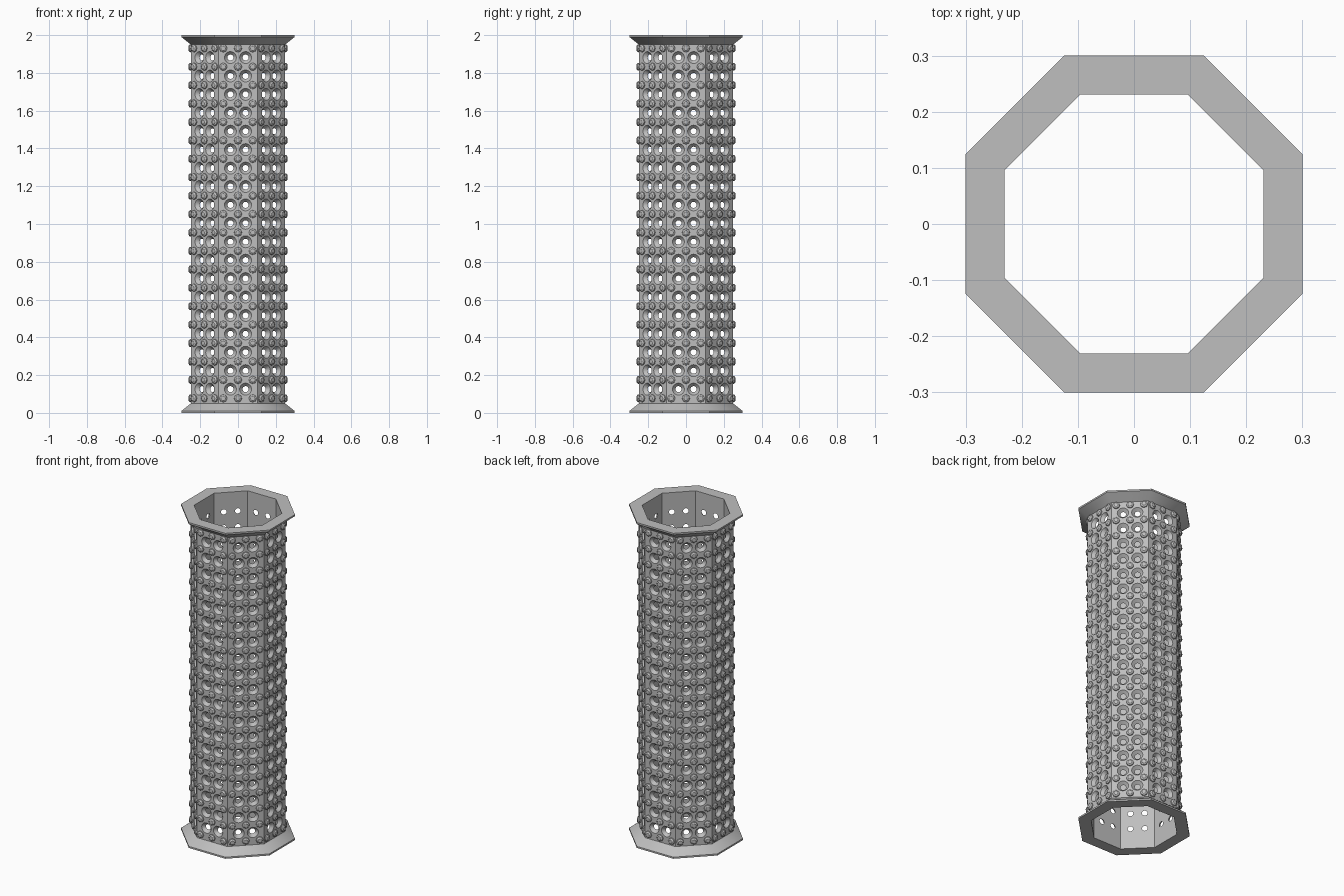
import bpy, bmesh, math
from mathutils import Matrix, Vector

if "Cube" in bpy.data.objects:
    bpy.data.objects.remove(bpy.data.objects["Cube"])

TAN = math.tan(math.pi / 8)
OUTER, INNER, RIM = 0.25, 0.231, 0.30      # face distances from the axis
Z0, Z1 = 0.05, 1.95                        # tube ends, where the flanges begin
ROWS = [0.077 + i * (1.93 - 0.077) / 19 for i in range(20)]
SEG = 16

grey = bpy.data.materials.new("metal grey")
grey.diffuse_color = (0.52, 0.52, 0.52, 1)
grey.use_nodes = True
grey.node_tree.nodes["Principled BSDF"].inputs["Base Color"].default_value = grey.diffuse_color


def finish(bm, name):
    bmesh.ops.remove_doubles(bm, verts=bm.verts[:], dist=1e-5)
    bmesh.ops.recalc_face_normals(bm, faces=bm.faces[:])
    mesh = bpy.data.meshes.new(name)
    bm.to_mesh(mesh)
    bm.free()
    mesh.materials.append(grey)
    ob = bpy.data.objects.new(name, mesh)
    bpy.context.collection.objects.link(ob)
    bpy.ops.object.select_all(action='DESELECT')
    ob.select_set(True)
    bpy.context.view_layer.objects.active = ob
    bpy.ops.object.shade_smooth_by_angle(angle=math.radians(28))
    return ob


def skin(bm, loops):
    """Join consecutive closed loops of points with quads."""
    rings = [[bm.verts.new(p) for p in loop] for loop in loops]
    for a, b in zip(rings, rings[1:]):
        for k in range(len(a)):
            j = (k + 1) % len(a)
            bm.faces.new((a[k], a[j], b[j], b[k]))
    return rings


def circle(cx, cz, r, y, n=SEG):
    return [Vector((cx + r * math.cos(2 * math.pi * k / n), y,
                    cz + r * math.sin(2 * math.pi * k / n))) for k in range(n)]


def rectangle(x0, x1, z0, z1, y):
    pts = []
    for k in range(SEG):
        c, s = math.cos(2 * math.pi * k / SEG), math.sin(2 * math.pi * k / SEG)
        m = max(abs(c), abs(s))
        pts.append(Vector(((x0 + x1) / 2 + (x1 - x0) / 2 * c / m, y,
                           (z0 + z1) / 2 + (z1 - z0) / 2 * s / m)))
    return pts


SIDES = [Matrix.Rotation(i * math.pi / 4, 4, 'Z') for i in range(8)]

# Octagonal tube wall with countersunk holes, two columns per side
bm = bmesh.new()
bounds = [Z0] + ROWS[1:-1] + [Z1]
for turn in SIDES:
    for i in range(19):
        cz = (ROWS[i] + ROWS[i + 1]) / 2
        for side in (-1, 1):
            xo = sorted((0, side * OUTER * TAN))
            xi = sorted((0, side * INNER * TAN))
            loops = [rectangle(*xo, bounds[i], bounds[i + 1], -OUTER),
                     circle(side * 0.04, cz, 0.032, -OUTER),
                     circle(side * 0.04, cz, 0.016, -INNER),
                     rectangle(*xi, bounds[i], bounds[i + 1], -INNER)]
            skin(bm, [[turn @ p for p in loop] for loop in loops])
finish(bm, "perforated_tube")

# Flared flanges at both ends
profile = [(OUTER, 0.05), (RIM, 0.01), (RIM, 0), (INNER, 0), (INNER, 0.05)]
for name, flip in (("bottom_flange", False), ("top_flange", True)):
    bm = bmesh.new()
    loops = []
    for d, z in profile:
        r = d / math.cos(math.pi / 8)
        h = 2 - z if flip else z
        loops.append([(r * math.cos((k + 0.5) * math.pi / 4),
                       r * math.sin((k + 0.5) * math.pi / 4), h) for k in range(8)])
    skin(bm, loops)
    finish(bm, name)

# Domed studs, three per row on every side
bm = bmesh.new()
for turn in SIDES:
    for z in ROWS:
        for x in (-0.078, 0, 0.078):
            dome = [(0.021, 0), (0.020, 0.006), (0.012, 0.012)]
            rings = skin(bm, [[turn @ p for p in circle(x, z, r, -OUTER - h, 8)]
                              for r, h in dome])
            bm.faces.new(rings[-1])
            bm.faces.new(rings[0][::-1])
finish(bm, "studs")
